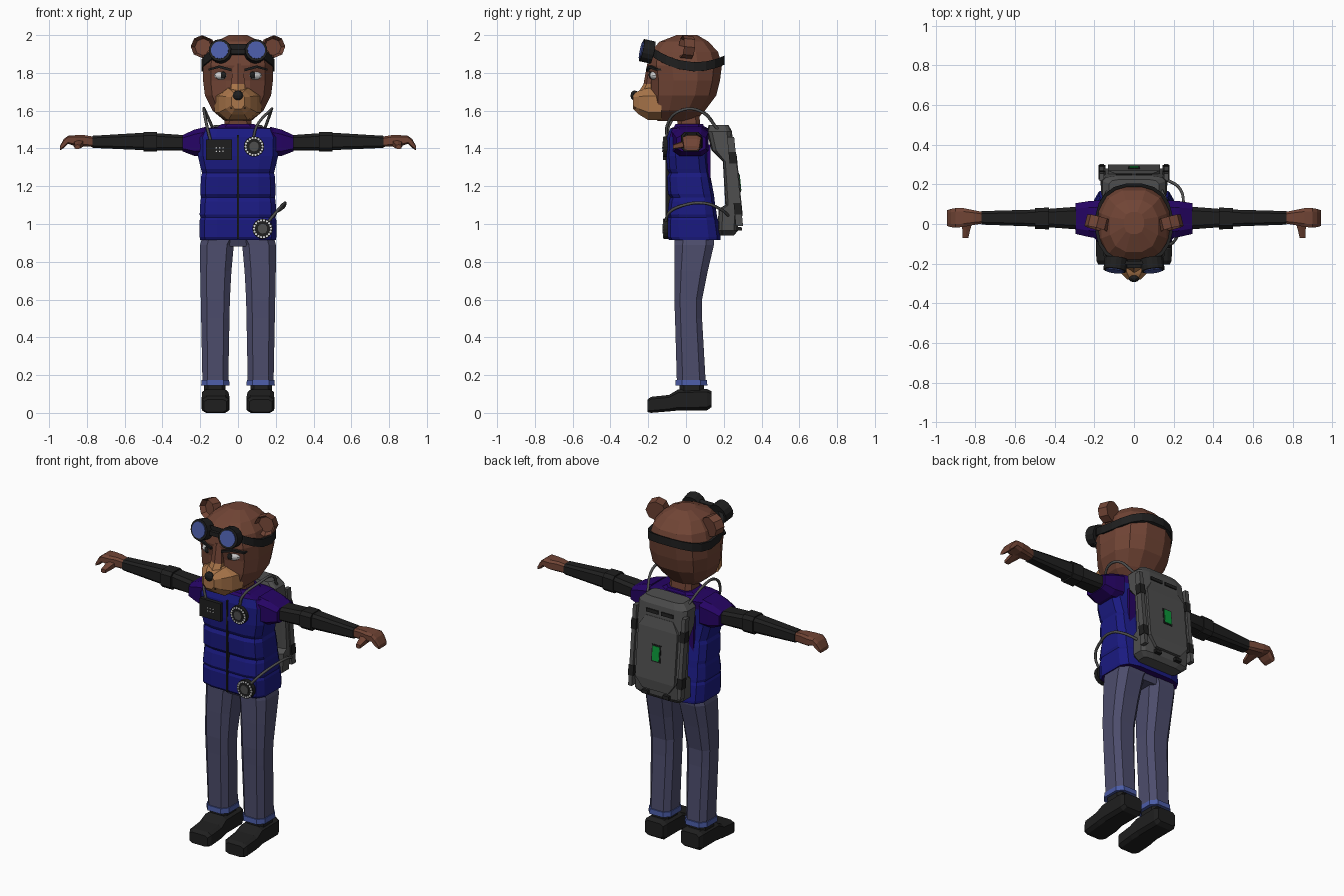
import bpy, bmesh
from math import cos, sin, pi, copysign
from mathutils import Vector, Matrix

cube = bpy.data.objects.get("Cube")
if cube:
    bpy.data.objects.remove(cube, do_unlink=True)


def material(name, r, g, b):
    m = bpy.data.materials.new(name)
    lin = [(c / 255) ** 2.2 for c in (r, g, b)] + [1]
    m.use_nodes = True
    m.diffuse_color = lin
    m.node_tree.nodes["Principled BSDF"].inputs["Base Color"].default_value = lin
    return m


BROWN = material("brown fur", 112, 70, 56)
TAN = material("tan muzzle", 170, 118, 76)
BLACK = material("black cloth", 36, 36, 36)
WHITE = material("white", 215, 215, 215)
NAVY = material("navy vest", 32, 32, 128)
PURPLE = material("purple trim", 42, 12, 100)
SLATE = material("slate trousers", 78, 78, 108)
BLUE = material("soft blue", 76, 92, 165)
GREY = material("grey metal", 80, 80, 80)
GREEN = material("green screen", 20, 150, 60)


def finish(name, bm, *mats, rule=None):
    bmesh.ops.recalc_face_normals(bm, faces=bm.faces)
    if rule:
        for f in bm.faces:
            f.material_index = rule(f)
    me = bpy.data.meshes.new(name)
    bm.to_mesh(me)
    bm.free()
    for m in mats:
        me.materials.append(m)
    ob = bpy.data.objects.new(name, me)
    bpy.context.collection.objects.link(ob)
    return ob


def outline(n, p):
    """Superellipse of n corners filling -1..1; a small p makes it boxy."""
    pts = []
    for i in range(n):
        a = 2 * pi * (i + 0.5) / n
        pts.append([copysign(abs(v) ** p, v) for v in (cos(a), sin(a))])
    top = max(v for q in pts for v in q)
    return [(u / top, v / top) for u, v in pts]


def skin(bm, rings, caps=True, loop=False):
    rows = [[bm.verts.new(c) for c in r] for r in rings]
    pairs = list(zip(rows, rows[1:])) + ([(rows[-1], rows[0])] if loop else [])
    for lo, hi in pairs:
        for i in range(len(lo)):
            j = (i + 1) % len(lo)
            bm.faces.new((lo[i], lo[j], hi[j], hi[i]))
    if caps:
        bm.faces.new(rows[0])
        bm.faces.new(rows[-1])


def loft(name, axis, secs, *mats, n=8, p=0.5, s=1, rule=None):
    """Each section: place along the axis, then low and high of the two others."""
    rings = []
    for t, a0, a1, b0, b1 in secs:
        ring = []
        for u, v in outline(n, p):
            a, b = (a0 + a1 + u * (a1 - a0)) / 2, (b0 + b1 + v * (b1 - b0)) / 2
            x, y, z = {"x": (t, a, b), "y": (a, t, b), "z": (a, b, t)}[axis]
            ring.append((x * s, y, z))
        rings.append(ring)
    bm = bmesh.new()
    skin(bm, rings)
    return finish(name, bm, *mats, rule=rule)


def box(name, x0, x1, y0, y1, z0, z1, mat):
    return loft(name, "z", [(z0, x0, x1, y0, y1), (z1, x0, x1, y0, y1)], mat, n=4)


def disc(name, at, r, depth, facing, mat, n=12, hollow=0):
    bm = bmesh.new()
    bmesh.ops.create_cone(bm, cap_ends=True, segments=n, radius1=r, radius2=r, depth=depth)
    if hollow:
        front = [f for f in bm.faces if f.normal.z > 0.9]
        bmesh.ops.inset_region(bm, faces=front, thickness=r * 0.25)
        bmesh.ops.translate(bm, verts=front[0].verts, vec=(0, 0, -hollow))
    turn = Vector(facing).to_track_quat("Z", "Y").to_matrix().to_4x4()
    bm.transform(Matrix.Translation(at) @ turn)
    return finish(name, bm, mat)


def ball(name, at, size, mat, yaw=0):
    bm = bmesh.new()
    bmesh.ops.create_uvsphere(bm, u_segments=10, v_segments=6, radius=1)
    bm.transform(Matrix.Translation(at) @ Matrix.Rotation(yaw, 4, "Z") @ Matrix.Diagonal((*size, 1)))
    return finish(name, bm, mat)


def hose(name, pts, r, mat):
    cu = bpy.data.curves.new(name, "CURVE")
    cu.dimensions = "3D"
    cu.bevel_depth, cu.bevel_resolution, cu.resolution_u = r, 1, 6
    sp = cu.splines.new("BEZIER")
    sp.bezier_points.add(len(pts) - 1)
    for bp, co in zip(sp.bezier_points, pts):
        bp.co = co
        bp.handle_left_type = bp.handle_right_type = "AUTO"
    cu.materials.append(mat)
    bpy.context.collection.objects.link(bpy.data.objects.new(name, cu))


def sym(z, w, y0, y1):
    return (z, -w, w, y0, y1)


# Head, with muzzle and nose
loft("head", "z", [sym(1.545, .07, -.15, .05), sym(1.6, .135, -.18, .1), sym(1.68, .175, -.185, .16),
     sym(1.76, .185, -.185, .18), sym(1.84, .185, -.2, .19), sym(1.91, .165, -.19, .17),
     sym(1.965, .12, -.14, .12), sym(2, .05, -.05, .06)], BROWN, n=12, p=.8)
loft("muzzle", "y", [sym(-.13, .125, 1.55, 1.72), sym(-.2, .1, 1.55, 1.72),
     sym(-.25, .065, 1.58, 1.705), sym(-.28, .035, 1.61, 1.69)], TAN, p=.75)
loft("nose_bridge", "z", [sym(1.66, .045, -.275, -.15), sym(1.74, .04, -.225, -.15),
     sym(1.85, .03, -.205, -.15)], TAN, BROWN, n=6, p=.8,
     rule=lambda f: int(f.calc_center_median().z > 1.75))
ball("nose", (0, -.272, 1.68), (.03, .022, .027), BLACK)
box("mouth", -.04, .04, -.272, -.25, 1.612, 1.617, BLACK)
loft("neck", "z", [sym(1.48, .075, -.04, .08), sym(1.58, .07, -.05, .07)], BROWN)

# Goggle strap wrapped round the head
strap = []
for grow, lift in ((.96, -.024), (1.045, -.024), (1.045, .024), (.96, .024)):
    ring = []
    for u, v in outline(20, .85):
        y = .195 * v * grow
        ring.append((.186 * u * grow, y, 1.832 + 1.5 * (y - .05) ** 2 + lift))
    strap.append(ring)
bm = bmesh.new()
skin(bm, strap, caps=False, loop=True)
finish("goggle_strap", bm, BLACK)
box("goggle_bridge", -.05, .05, -.222, -.18, 1.9, 1.925, BLACK)

# Paired parts
for s, side in ((1, "left_"), (-1, "right_")):
    disc(side + "ear", (.185 * s, .005, 1.937), .06, .06, (.25 * s, -1, .1), BROWN, 8, hollow=.03)
    look = Vector((.12 * s, -1, .22)).normalized()
    rim = Vector((.093 * s, -.205, 1.914))
    disc(side + "goggle", rim, .06, .06, look, BLACK, 14)
    disc(side + "lens", rim + look * .031, .047, .008, look, BLUE, 14)
    ball(side + "eye", (.085 * s, -.165, 1.787), (.043, .026, .025), WHITE, .35 * s)
    ball(side + "pupil", (.078 * s, -.187, 1.788), (.017, .01, .019), BLACK, .35 * s)
    loft(side + "brow", "x", [(.035, -.212, -.18, 1.808, 1.822), (.1, -.2, -.16, 1.826, 1.84),
         (.155, -.16, -.1, 1.812, 1.822)], BLACK, n=4, s=s)

    # Arm
    loft(side + "shoulder_cap", "x", [(.17, -.075, .12, 1.36, 1.515), (.23, -.065, .115, 1.36, 1.5),
         (.295, -.05, .105, 1.385, 1.47)], PURPLE, s=s)
    loft(side + "sleeve", "x", [(.25, -.03, .09, 1.39, 1.468), (.45, -.015, .075, 1.39, 1.482),
         (.52, -.012, .072, 1.392, 1.482), (.77, -.003, .065, 1.403, 1.467)], BLACK, s=s)
    loft(side + "elbow_band", "x", [(.43, -.027, .083, 1.383, 1.488), (.5, -.025, .08, 1.383, 1.488)],
         BLACK, s=s)
    loft(side + "hand", "x", [(.75, .005, .058, 1.408, 1.46), (.81, -.005, .07, 1.41, 1.47),
         (.86, -.015, .08, 1.412, 1.47), (.9, -.018, .08, 1.425, 1.467), (.922, -.016, .076, 1.402, 1.45),
         (.943, -.01, .07, 1.39, 1.412)], BROWN, s=s)
    loft(side + "thumb", "y", [(-.07, .835, .865, 1.396, 1.42), (-.03, .825, .867, 1.4, 1.435),
         (.02, .81, .875, 1.41, 1.455)], BROWN, s=s, n=6)

    # Leg and shoe
    loft(side + "trouser_leg", "z", [(.15, .052, .188, -.048, .105), (.5, .045, .195, -.058, .085),
         (.6, .043, .197, -.062, .085), (.75, .035, .2, -.062, .115), (.89, .022, .2, -.06, .148),
         (.93, .0, .19, -.06, .15)], SLATE, s=s, p=.6)
    loft(side + "cuff", "z", [(.145, .045, .195, -.057, .113), (.175, .047, .193, -.055, .111)],
         BLUE, s=s, p=.6)
    loft(side + "ankle", "z", [(.1, .065, .18, -.035, .095), (.15, .065, .18, -.035, .095)], BLACK, s=s)
    loft(side + "shoe", "y", [(-.205, .06, .18, .005, .07), (-.185, .047, .19, 0, .085),
         (-.09, .045, .192, .008, .095), (-.04, .05, .19, .013, .125), (.11, .05, .19, .013, .127),
         (.135, .06, .18, .03, .115)], BLACK, s=s, p=.4)

loft("trouser_seat", "z", [sym(.88, .07, -.04, .13), sym(.93, .18, -.06, .15)], SLATE)

# Quilted vest
loft("vest", "z", [sym(.915, .2, -.09, .183), sym(.93, .203, -.1, .183), sym(1.02, .203, -.1, .17),
     sym(1.035, .198, -.094, .165), sym(1.05, .203, -.1, .163), sym(1.12, .199, -.09, .152),
     sym(1.14, .195, -.082, .15), sym(1.16, .199, -.096, .147), sym(1.25, .196, -.1, .13),
     sym(1.27, .19, -.09, .125), sym(1.29, .196, -.1, .122), sym(1.36, .212, -.104, .115),
     sym(1.46, .215, -.1, .115), sym(1.505, .195, -.085, .12), sym(1.515, .1, -.06, .1)],
     NAVY, PURPLE, n=12, p=.45,
     rule=lambda f: int(abs(f.normal.z) > .6 or f.calc_center_median().z > 1.48 and f.normal.y > -.6))
loft("collar", "z", [sym(1.5, .13, -.07, .1), sym(1.53, .085, -.055, .09)], PURPLE)
box("zipper", -.004, .004, -.108, -.08, .92, 1.47, BLACK)

# Chest radio and two dials
box("chest_radio", -.17, -.032, -.122, -.09, 1.34, 1.448, BLACK)
for i in range(3):
    for j in range(2):
        disc("radio_button", (-.115 + i * .018, -.123, 1.385 + j * .018), .004, .006, (0, -1, 0), WHITE, 6)
for name, x, z in (("chest_dial", .085, 1.41), ("waist_dial", .13, .975)):
    disc(name, (x, -.107, z), .054, .026, (0, -1, 0), BLACK, 16)
    disc(name + "_hub", (x, -.121, z), .026, .008, (0, -1, 0), GREY, 10)
    for i in range(18):
        a = 2 * pi * i / 18
        disc(name + "_tick", (x + .045 * cos(a), -.12, z + .045 * sin(a)), .006, .006, (0, -1, 0), WHITE, 6)

# Tilted backpack
def back(z):
    return .283 - .1 * (z - 1.1)


def plate(name, z0, z1, x0, x1, out, mat, p=.5):
    return loft(name, "z", [(z, x0, x1, back(z) - .03, back(z) + out) for z in (z0, z1)], mat, n=4, p=p)


loft("backpack", "z", [sym(.94, .13, .175, .255), sym(.965, .162, .168, .275), sym(1.08, .168, .172, .283),
     sym(1.1, .168, .208, .283), sym(1.33, .168, .195, .26), sym(1.39, .166, .135, .254),
     sym(1.49, .16, .11, .243), sym(1.525, .125, .12, .225)], GREY, n=12, p=.4)
for s in (1, -1):
    plate("pack_rail", .99, 1.46, s * .163 - .012, s * .163 + .012, .008, GREY)
    for z in (1.05, 1.32):
        plate("pack_latch", z, z + .06, s * .162 - .017, s * .162 + .017, .01, BLACK)
    plate("pack_foot", .965, .985, s * .07 - .02, s * .07 + .02, .0, BLACK)
    plate("pack_rib", 1.44, 1.46, s * .05 - .04, s * .05 + .04, .006, BLACK)
    box("shoulder_strap", s * .12 - .02, s * .12 + .02, .1, .13, 1.08, 1.42, PURPLE)
loft("pack_panel", "z", [sym(1.0, .085, .25, back(1.0) + .002), sym(1.06, .13, .25, back(1.06) + .012),
     sym(1.36, .13, .22, back(1.36) + .012), sym(1.42, .09, .22, back(1.42) + .002)], GREY, n=4)
plate("screen_frame", 1.17, 1.27, -.03, .03, .015, BLACK)
plate("green_screen", 1.178, 1.262, -.023, .023, .018, GREEN)

# Hoses
hose("left_shoulder_hose", [(.08, -.1, 1.45), (.1, -.1, 1.52), (.17, -.03, 1.6), (.175, .07, 1.6),
     (.14, .17, 1.5)], .008, GREY)
hose("right_shoulder_hose", [(-.145, -.1, 1.44), (-.165, -.09, 1.52), (-.18, -.01, 1.605), (-.175, .08, 1.6),
     (-.13, .17, 1.5)], .008, GREY)
hose("waist_hose", [(.15, -.11, 1.0), (.2, -.09, 1.06), (.235, -.01, 1.1), (.25, .1, 1.11), (.23, .18, 1.08),
     (.15, .23, 1.04)], .008, GREY)
